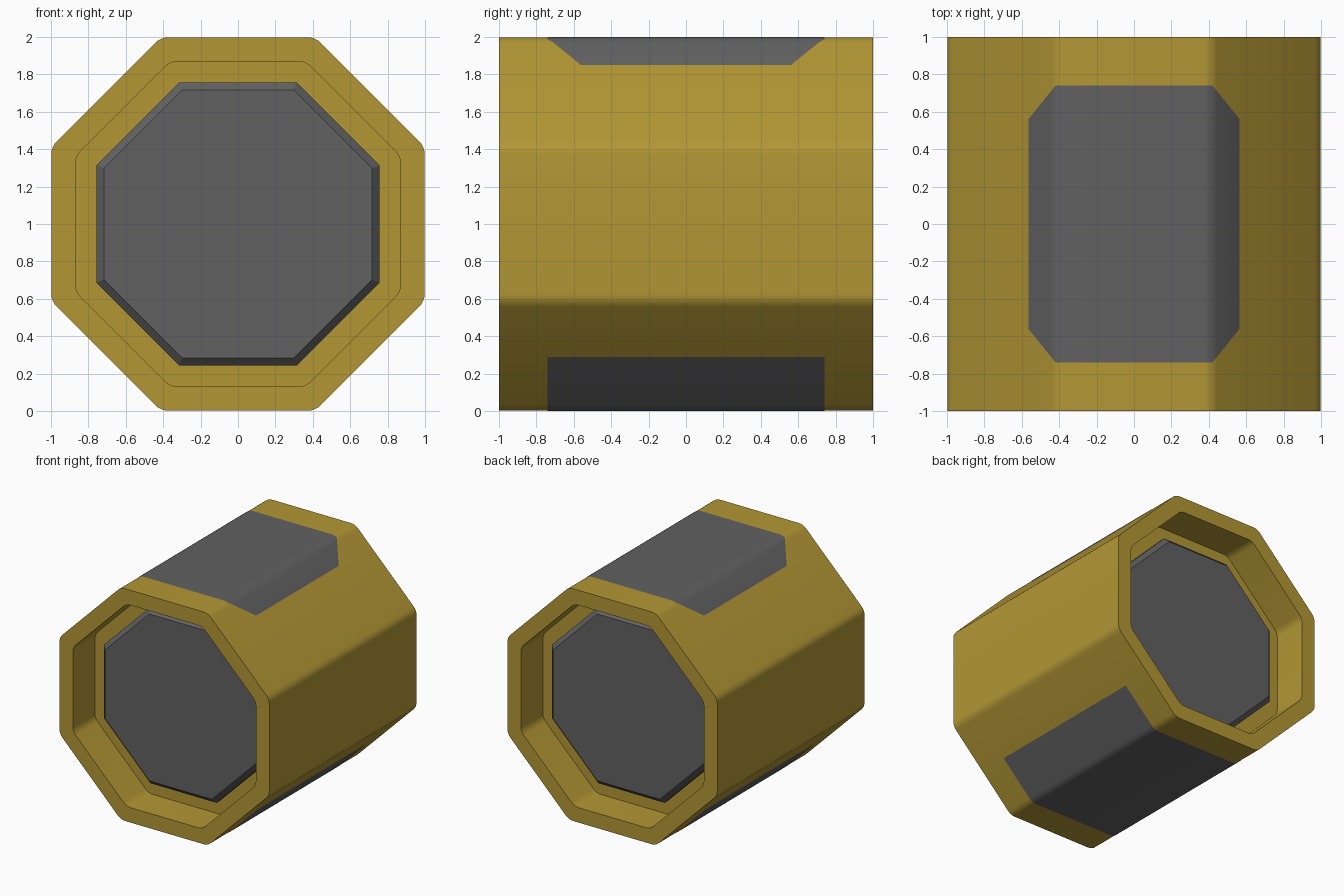
import bpy, bmesh
from math import cos, sin, pi, radians
from mathutils import Vector

if "Cube" in bpy.data.objects:
    bpy.data.objects.remove(bpy.data.objects["Cube"])

CENTRE_Z = 1.0
HALF = pi / 8


def material(name, rgb):
    m = bpy.data.materials.new(name)
    m.diffuse_color = (*rgb, 1)
    m.use_nodes = True
    m.node_tree.nodes["Principled BSDF"].inputs["Base Color"].default_value = m.diffuse_color
    return m


yellow = material("yellow", (0.45, 0.31, 0.035))
grey = material("dark_grey", (0.12, 0.12, 0.12))


def octagon(apothem, y, radius=0.0, segs=4):
    """Octagon across the y axis, with corners rounded to the given radius."""
    pts = []
    d = (apothem - radius) / cos(HALF)
    for i in range(8):
        a = HALF + i * pi / 4
        steps = [a - HALF + 2 * HALF * k / segs for k in range(segs + 1)] if radius else [a]
        for p in steps:
            pts.append((d * cos(a) + radius * cos(p), y,
                        CENTRE_Z + d * sin(a) + radius * sin(p)))
    return pts


def loft(rings):
    """Closed solid skinned through a list of matching rings."""
    bm = bmesh.new()
    loops = [[bm.verts.new(p) for p in ring] for ring in rings]
    n = len(loops[0])
    for a, b in zip(loops, loops[1:]):
        for i in range(n):
            j = (i + 1) % n
            bm.faces.new((a[i], a[j], b[j], b[i]))
    bm.faces.new(loops[0])
    bm.faces.new(loops[-1])
    bmesh.ops.recalc_face_normals(bm, faces=bm.faces[:])
    return bm


def finish(bm, name, mat, smooth=True):
    mesh = bpy.data.meshes.new(name)
    bm.to_mesh(mesh)
    bm.free()
    ob = bpy.data.objects.new(name, mesh)
    bpy.context.collection.objects.link(ob)
    mesh.materials.append(mat)
    if smooth:
        bpy.ops.object.select_all(action='DESELECT')
        ob.select_set(True)
        bpy.context.view_layer.objects.active = ob
        bpy.ops.object.shade_smooth_by_angle(angle=radians(30))
    return ob


def skin_panel(name, planes):
    """Piece of the outer skin kept on the inner side of every plane."""
    bm = loft([octagon(1.0, -1, 0.1), octagon(1.0, 1, 0.1)])
    for co, no in planes:
        geom = bm.verts[:] + bm.edges[:] + bm.faces[:]
        bmesh.ops.bisect_plane(bm, geom=geom, plane_co=Vector(co),
                               plane_no=Vector(no).normalized(), clear_outer=True)
    return finish(bm, name, grey)


# Yellow body with a recess in each end
body_rings = [(0.87, -0.70), (0.87, -1), (0.998, -1),
              (0.998, 1), (0.87, 1), (0.87, 0.70)]
finish(loft([octagon(a, y, 0.1) for a, y in body_rings]), "body", yellow)

# Raised grey end plates with bevelled rims
for name, s in (("front_plate", -1), ("back_plate", 1)):
    finish(loft([octagon(0.757, s * 0.69), octagon(0.757, s * 0.74),
                 octagon(0.717, s * 0.78)]), name, grey, smooth=False)

# Top panel with clipped corners, wrapping over the upper edges
ends = [((0, s * 0.74, 0), (0, s, 0)) for s in (-1, 1)]
sides = [((s * 0.565, 0, 0), (s, 0, 0)) for s in (-1, 1)]
corners = [((sx * 0.42, sy * 0.74, 0), (sx * 0.18, sy * 0.145, 0))
           for sx in (-1, 1) for sy in (-1, 1)]
skin_panel("top_panel", ends + sides + corners + [((0, 0, 1), (0, 0, -1))])

# Rectangular bottom panel, wrapping up the lower edges
skin_panel("bottom_panel", ends + [((0, 0, 0.29), (0, 0, 1))])
